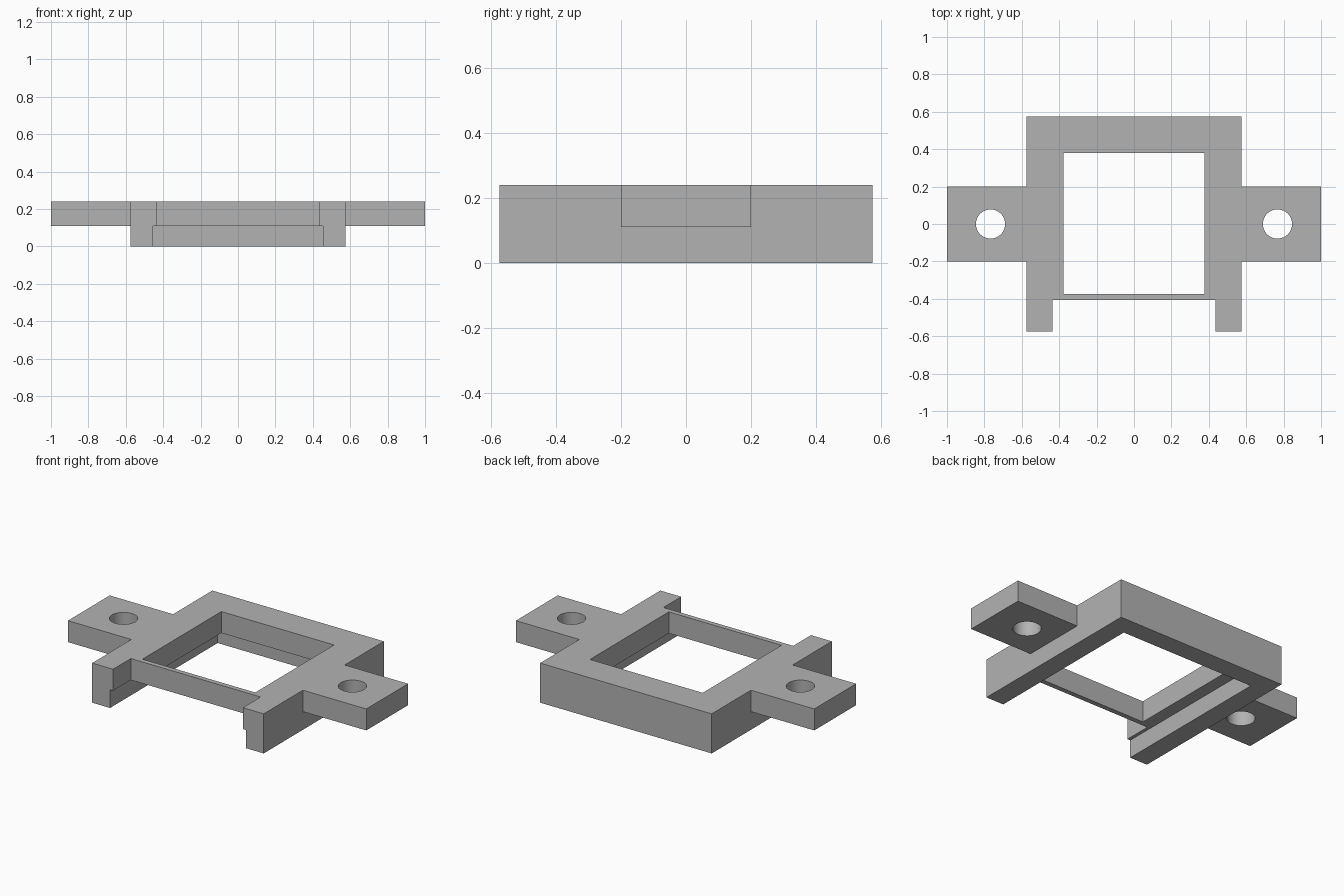
import bpy

if "Cube" in bpy.data.objects:
    bpy.data.objects.remove(bpy.data.objects["Cube"], do_unlink=True)

HEIGHT, SHELF = 0.24, 0.11   # full height, underside of the upper layer
HALF = 0.575                 # half width of the square frame
OVER = 0.1                   # extra reach so cutters pass fully through

grey = bpy.data.materials.new("plain grey")
grey.use_nodes = True
grey.diffuse_color = (0.45, 0.45, 0.45, 1)
grey.node_tree.nodes["Principled BSDF"].inputs["Base Color"].default_value = (0.45, 0.45, 0.45, 1)


def box(name, x, y, z):
    """Box from (low, high) ranges on each axis."""
    bpy.ops.mesh.primitive_cube_add(size=1, location=[sum(r) / 2 for r in (x, y, z)])
    ob = bpy.context.object
    ob.name = name
    ob.scale = [r[1] - r[0] for r in (x, y, z)]
    bpy.ops.object.transform_apply(location=True, rotation=False, scale=True)
    ob.data.materials.append(grey)
    return ob


def combine(target, tool, operation):
    """Apply a boolean and remove the tool object."""
    mod = target.modifiers.new(tool.name, "BOOLEAN")
    mod.operation, mod.solver, mod.object = operation, "EXACT", tool
    bpy.ops.object.select_all(action="DESELECT")
    target.select_set(True)
    bpy.context.view_layer.objects.active = target
    bpy.ops.object.modifier_apply(modifier=mod.name)
    bpy.data.objects.remove(tool, do_unlink=True)


# Square body with a mounting tab on each side
frame = box("mounting_frame", (-HALF, HALF), (-HALF, HALF), (0, HEIGHT))
tabs = box("mounting_tabs", (-1, 1), (-0.2, 0.2), (SHELF, HEIGHT))
combine(frame, tabs, "UNION")

# Underside pocket, open to the front
pocket = box("underside_pocket", (-0.455, 0.455), (-HALF - OVER, 0.455), (-OVER, SHELF))
combine(frame, pocket, "DIFFERENCE")

# Central window
window = box("window", (-0.378, 0.378), (-0.375, 0.38), (-OVER, HEIGHT + OVER))
combine(frame, window, "DIFFERENCE")

# Front notch, leaving a thin lip and two prongs
notch = box("front_notch", (-0.435, 0.435), (-HALF - OVER, -0.405), (-OVER, HEIGHT + OVER))
combine(frame, notch, "DIFFERENCE")

# Screw holes through the tabs
for side in (-1, 1):
    bpy.ops.mesh.primitive_cylinder_add(vertices=48, radius=0.078, depth=1,
                                        location=(side * 0.767, 0, 0))
    hole = bpy.context.object
    hole.name = "screw_hole"
    hole.data.materials.append(grey)
    combine(frame, hole, "DIFFERENCE")

# Smooth hole walls, sharp edges elsewhere
frame.select_set(True)
bpy.context.view_layer.objects.active = frame
bpy.ops.object.shade_smooth_by_angle(angle=0.5)
